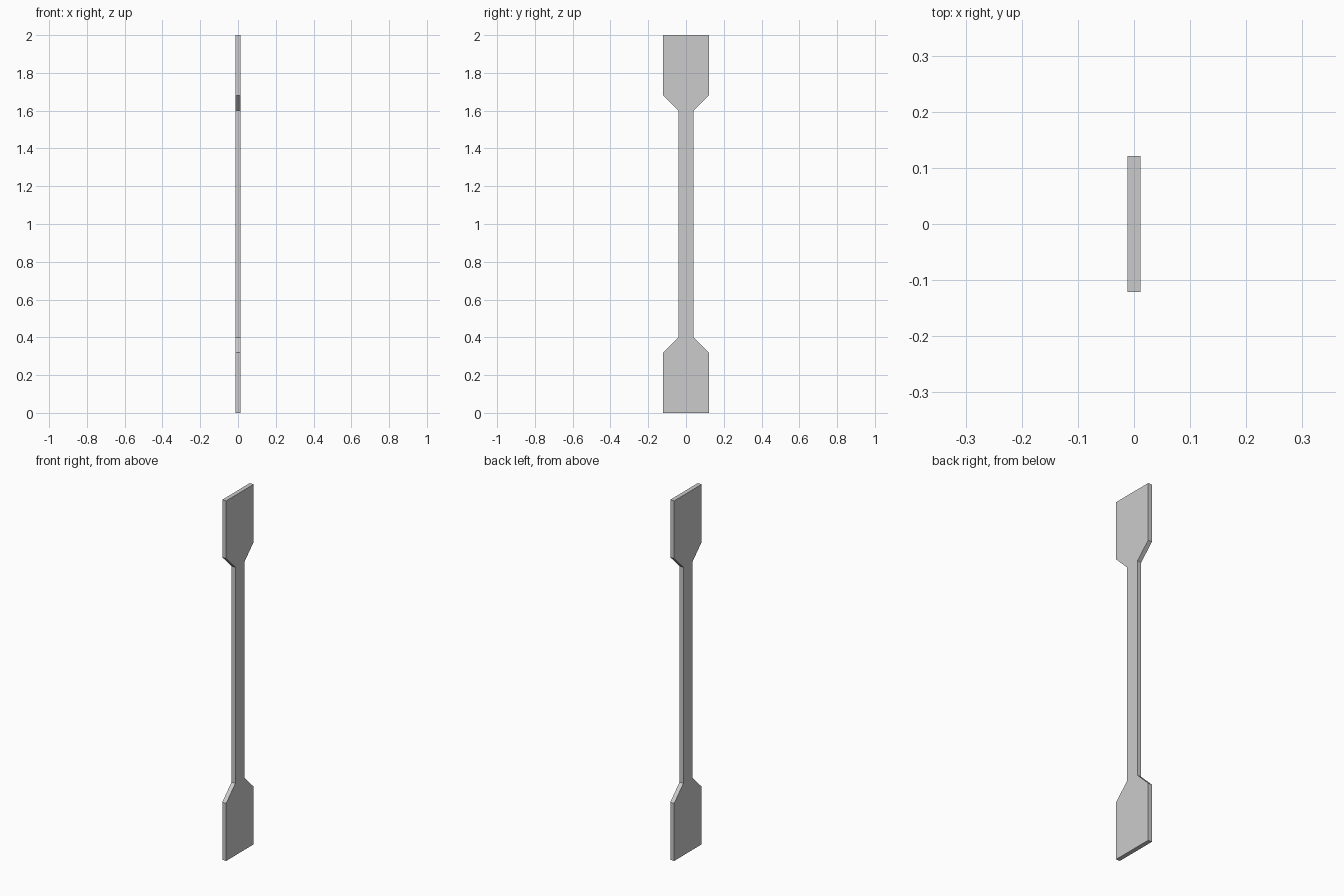
import bpy
import bmesh

cube = bpy.data.objects.get("Cube")
if cube:
    bpy.data.objects.remove(cube, do_unlink=True)

THICKNESS = 0.024
HEIGHT = 2.0

# Light grey material
grey = bpy.data.materials.new("light_grey")
grey.use_nodes = True
colour = (0.6, 0.6, 0.6, 1)
grey.diffuse_color = colour
grey.node_tree.nodes["Principled BSDF"].inputs["Base Color"].default_value = colour

# Quarter outline (half width, height): wide grip, sloped shoulder, narrow neck
quarter = [(0.121, 0), (0.121, 0.32), (0.04, 0.4)]
side = quarter + [(y, HEIGHT - z) for y, z in reversed(quarter)]
outline = side + [(-y, z) for y, z in reversed(side)]

# Flat bar extruded from the mirrored outline
bm = bmesh.new()
face = bm.faces.new([bm.verts.new((-THICKNESS / 2, y, z)) for y, z in outline])
extruded = bmesh.ops.extrude_face_region(bm, geom=[face], use_keep_orig=True)
moved = [v for v in extruded["geom"] if isinstance(v, bmesh.types.BMVert)]
bmesh.ops.translate(bm, verts=moved, vec=(THICKNESS, 0, 0))
bmesh.ops.recalc_face_normals(bm, faces=bm.faces)

mesh = bpy.data.meshes.new("flat_bar")
bm.to_mesh(mesh)
bm.free()
mesh.materials.append(grey)
bar = bpy.data.objects.new("flat_bar", mesh)
bpy.context.collection.objects.link(bar)
